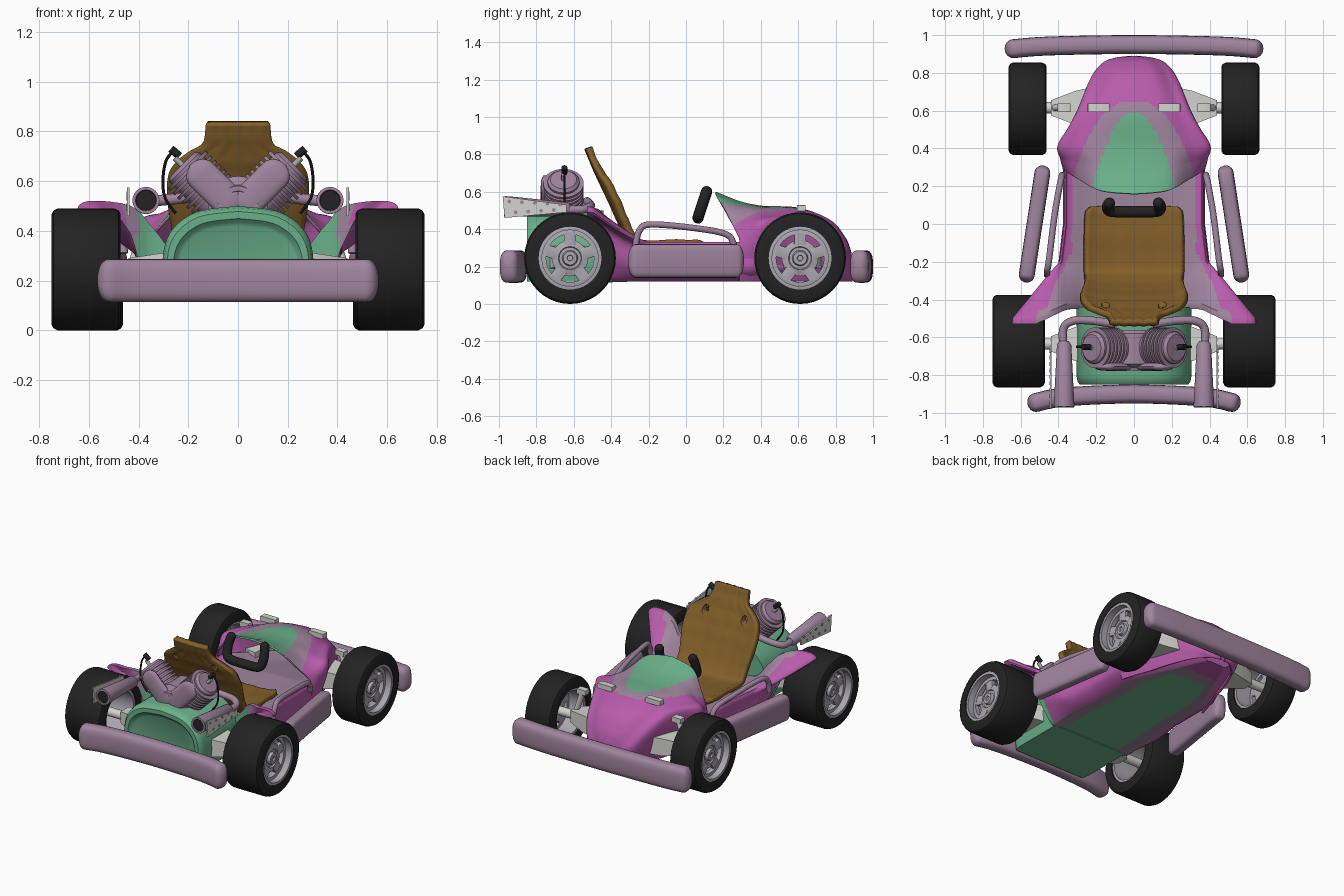
import bpy, bmesh, math
from mathutils import Vector as V

old = bpy.data.objects.get("Cube")
if old:
    bpy.data.objects.remove(old)


def material(name, *rgb):
    linear = [((c / 255 + 0.055) / 1.055) ** 2.4 for c in rgb] + [1]
    mat = bpy.data.materials.new(name)
    mat.use_nodes = True
    mat.diffuse_color = linear
    mat.node_tree.nodes["Principled BSDF"].inputs["Base Color"].default_value = linear
    return mat


MAGENTA = material("magenta paint", 184, 92, 172)
MAUVE = material("mauve grey", 160, 133, 158)
GREEN = material("sea green", 106, 176, 138)
BROWN = material("brown leather", 132, 96, 42)
BLACK = material("black rubber", 34, 34, 34)
RIM = material("wheel grey", 172, 167, 176)
PALE = material("pale metal", 212, 212, 208)
PAINT = [MAGENTA, MAUVE, GREEN]
SIDES = (1, "left"), (-1, "right")


def clamp(value):
    return min(1, max(0, value))


def skin(name, rows, mats, ring=True, cap=True, rule=None, angle=40):
    """Surface through rows of points, coloured by an optional face rule."""
    bm = bmesh.new()
    grid = [[bm.verts.new(point) for point in row] for row in rows]
    count = len(rows[0])
    for a, b in zip(grid, grid[1:]):
        for j in range(count if ring else count - 1):
            k = (j + 1) % count
            bm.faces.new((a[j], a[k], b[k], b[j]))
    if cap:
        bm.faces.new(grid[0])
        bm.faces.new(grid[-1])
    bmesh.ops.remove_doubles(bm, verts=bm.verts, dist=0.0001)
    bmesh.ops.recalc_face_normals(bm, faces=bm.faces)
    if rule:
        for face in bm.faces:
            face.material_index = rule(face.calc_center_median(), face.normal)
    mesh = bpy.data.meshes.new(name)
    bm.to_mesh(mesh)
    bm.free()
    ob = bpy.data.objects.new(name, mesh)
    bpy.context.collection.objects.link(ob)
    for mat in mats if isinstance(mats, list) else [mats]:
        mesh.materials.append(mat)
    bpy.ops.object.select_all(action='DESELECT')
    bpy.context.view_layer.objects.active = ob
    ob.select_set(True)
    bpy.ops.object.shade_smooth_by_angle(angle=math.radians(angle))
    return ob


def spline(points, steps):
    """Smooth curve through points of any dimension."""
    p = [V(q) for q in points]
    out = []
    for i in range(len(p) - 1):
        a, b, c, d = p[max(i - 1, 0)], p[i], p[i + 1], p[min(i + 2, len(p) - 1)]
        for t in (k / steps for k in range(steps)):
            out.append(b + (c - a) * (t / 2) + (a * 2 - b * 5 + c * 4 - d) * (t * t / 2)
                       + (b * 3 - a - c * 3 + d) * (t ** 3 / 2))
    return out + [p[-1]]


def sweep(name, path, wide, high, mat, power=2, sides=16, steps=6, dome=0):
    """Superellipse section swept along a smooth path, with optional domed ends."""
    pts = spline(path, steps)
    size = [1] * len(pts)
    if dome:
        first, last = (pts[0] - pts[1]).normalized(), (pts[-1] - pts[-2]).normalized()
        start, end = pts[0], pts[-1]
        for turn in (k * math.pi / 11 for k in range(1, 6)):
            reach = dome * math.sin(turn)
            pts = [start + first * reach] + pts + [end + last * reach]
            size = [math.cos(turn)] + size + [math.cos(turn)]
    rows, across = [], None
    for i, p in enumerate(pts):
        along = (pts[min(i + 1, len(pts) - 1)] - pts[max(i - 1, 0)]).normalized()
        if across is None:
            across = along.cross(V((0, 0, 1))) if abs(along.z) < 0.95 else V((1, 0, 0))
        across = (across - along * across.dot(along)).normalized()
        up, row = across.cross(along), []
        for turn in (math.tau * k / sides for k in range(sides)):
            c, s = math.cos(turn), math.sin(turn)
            row.append(p + across * math.copysign(abs(c) ** (2 / power), c) * wide * size[i]
                       + up * math.copysign(abs(s) ** (2 / power), s) * high * size[i])
        rows.append(row)
    return skin(name, rows, mat)


def lathe(name, profile, base, axis, mat, sides=40, cap=True):
    """Turns (radius, distance) points round an axis."""
    turn = V(axis).to_track_quat('Z', 'Y')
    angles = [math.tau * k / sides for k in range(sides)]
    rows = [[V(base) + turn @ V((r * math.cos(a), r * math.sin(a), d)) for a in angles] for r, d in profile]
    return skin(name, rows, mat, cap=cap, angle=32)


def band(name, inner, outer, near, far, bevel, base, axis, mat):
    """Hollow ring with bevelled outer corners."""
    half = bevel / 3
    profile = [(inner, near), (outer - bevel, near), (outer - half, near + half), (outer, near + bevel),
               (outer, far - bevel), (outer - half, far - half), (outer - bevel, far), (inner, far), (inner, near)]
    return lathe(name, profile, base, axis, mat, cap=False)


def rod(name, a, b, radius, mat, sides=16):
    along = V(b) - V(a)
    return lathe(name, [(radius, 0), (radius, along.length)], a, along, mat, sides)


def beam(name, a, b, wide, high, mat):
    return sweep(name, [a, b], wide, high, mat, power=10, sides=12, steps=1)


def mirrored(half):
    """Continues a half outline, which ends on the centre line, across x."""
    return list(half) + [V((-p[0], *p[1:])) for p in reversed(half[:-1])]


# Floor tub with flared rear fenders
def sill_width(y):
    return .37 + .03 * clamp(-y * 4) - .23 * clamp((y - .35) / .5)


def tub_section(y):
    flare = clamp((-y - .2) / .3)
    lift = flare ** 1.2
    sill = sill_width(y)
    floor = sill - .08
    rim = .31 - .1 * clamp((y - .35) / .5)
    half = [(0, .125), (floor * .7, .125), (floor, .125), (sill, .18 + .1 * lift),
            (sill + .05 * flare, rim - .04 + .17 * lift), (sill + .235 * flare, rim + .17 * lift),
            (sill + .21 * flare - .01, rim + .02 + .19 * lift), (sill + .05 * flare - .02, rim + .01 + .18 * lift),
            (sill - .06, rim + .1 * lift), (floor * .7, rim - .02), (0, rim - .02)]
    ring = mirrored(spline(half, 4))[:-1]
    return [V((x, y + .08 * flare ** 3 * clamp((.52 - abs(x)) * 6), z)) for x, z in ring]


def pinched(row):
    """Folds a tub section flat between its upper and lower halves."""
    half = len(row) // 2
    return [(p + row[half - i]) / 2 for i, p in enumerate(row)]


def tub_colour(c, normal):
    x, floor = abs(c.x), sill_width(c.y) - .08
    if normal.z < -.7 and c.z < .2:
        green, grey = floor * .7 * (c.y < .55), floor * (c.y < .66)
    elif normal.y < -.6 and c.y < -.4 or normal.z < 0 and c.y < -.42:
        green, grey = .4, .46
    else:
        green, grey = 0, (.33 + max(0, -c.y - .15) / 2) * (normal.z > 0)
    return 2 if x < green else 1 if x < grey else 0


rows = [tub_section(k / 60 - .53) for k in range(82)]
skin("floor_tub", [pinched(rows[0])] + rows + [pinched(rows[-1])], PAINT, cap=False, rule=tub_colour)


# Nose and hood shell, its open end raked back towards the sills
def hood_section(y, sill, shoulder, corner, crown):
    rise = crown - corner
    half = [(sill, .12), ((sill + shoulder) / 2 + .01, corner / 2 + .03), (shoulder, corner),
            (shoulder * .77, corner + rise * .45), (shoulder * .48, crown - rise * .13), (0, crown)]
    rake = max(0, 1 - (y - .16) * 3) / 2
    return [V((x, y + rake * min(.25, max(0, .6 - z)), z)) for x, z in mirrored(spline(half, 10))]


def hood_colour(c, normal):
    def inside(width, length, power):
        return c.z > .36 and abs(c.x) < width * clamp(1 - (c.y - .16) / length) ** power
    return 2 if inside(.23, .43, .5) else 1 if inside(.35, .49, .4) else 0


stations = [(.16, .34, .37, .34, .6), (.27, .32, .39, .38, .55), (.4, .29, .4, .43, .525), (.6, .24, .3, .43, .515),
            (.77, .17, .23, .34, .45), (.85, .1, .17, .26, .36), (.88, .05, .1, .22, .29), (.89, .01, .01, .2, .24)]
shell = skin("nose_hood", [hood_section(*s) for s in spline(stations, 16)], PAINT, ring=False, cap=False, rule=hood_colour)
shell.modifiers.new("thickness", 'SOLIDIFY').thickness = .012

# Arched tail box with a recessed rear panel
arch = mirrored(spline([(.29, .12), (.305, .26), (.275, .39), (.17, .475), (0, .5)], 6))
levels = [(-.44, 1), (-.8, 1), (-.835, .98), (-.85, .94), (-.85, .86), (-.835, .82), (-.825, .78)]
skin("tail_box", [[(p.x * s, y, .14 + (p.y - .14) * s) for p in arch] for y, s in levels], GREEN)


# Bumpers with swept tips
def bumper(name, reach, middle, tip):
    path = [(reach * t, middle + (tip - middle) * abs(t) ** 3, .2) for t in (-1, -.7, 0, .7, 1)]
    sweep(name, path, .05, .087, MAUVE, power=3.2, sides=24, dome=.045)


bumper("engine_end_bumper", .52, -.9, -.945)
bumper("nose_bumper", .64, .95, .928)

# Side pods, rails, axle brackets and hood catches
for s, side in SIDES:
    sweep(side + "_side_pod", [(s * .568, -.27, .23), (s * .485, .27, .23)], .042, .09, MAUVE, power=4, sides=24, dome=.04)
    sweep(side + "_side_rail", [(s * .46, -.27, .31), (s * .46, -.25, .39), (s * .45, -.19, .425), (s * .42, .05, .405),
                                (s * .39, .22, .37), (s * .38, .26, .3)], .017, .017, MAUVE)
    for y in (.615, -.635):
        wedge = [[(s * x, y + a * wide, .25 + b * high) for a, b in ((-1, -1), (1, -1), (1, 1), (-1, 1))]
                 for x, wide, high in ((.22, .11, .06), (.31, .09, .06), (.44, .04, .04))]
        skin(side + "_axle_bracket", wedge, PALE)
        rod(side + "_axle", (s * .4, y, .245), (s * .6, y, .245), .03, PALE)
    for x, z, half in (.187, .512, .058), (.37, .43, .035):
        beam(side + "_hood_catch", (s * x, .594, z), (s * x, .638, z), half, .018, PALE)
    rod(side + "_catch_strut", (s * .37, .615, .43), (s * .42, .615, .28), .018, PALE)


# Wheels: tyre, open barrel and five-spoke face
def wheel(name, s, y, near, far):
    radius, width = .245, far - near
    place = V((s * near, y, radius)), V((s, 0, 0))
    face = width - .06
    band(name + "_tyre", .168, radius, 0, width, .024, *place, BLACK)
    band(name + "_barrel", .15, .172, .01, width - .005, .004, *place, RIM)
    band(name + "_rim_ring", .128, .155, face - .02, face + .01, .004, *place, RIM)
    lathe(name + "_hub", [(.097, face - .02), (.097, face), (.062, face + .01), (.058, face), (.042, face),
                          (.036, face + .02), (.016, face + .02), (.014, face + .01)], *place, RIM)
    for k in range(5):
        turn = math.tau * (k / 5 + .25)
        out = V((0, math.cos(turn), math.sin(turn)))
        centre = place[0] + place[1] * (face - .006)
        beam(name + "_spoke", centre + out * .07, centre + out * .135, .014, .032, RIM)


for s, side in SIDES:
    wheel(side + "_drive_wheel", s, -.62, .472, .75)
    wheel(side + "_steer_wheel", s, .61, .462, .665)

# Seat: padded sheet with rolled edges and two harness holes
spine = [(.09, .29, .235), (.05, .298, .255), (-.1, .298, .26), (-.25, .3, .26), (-.33, .4, .26), (-.4, .55, .28),
         (-.45, .655, .265), (-.478, .715, .2), (-.495, .755, .14), (-.528, .835, .125)]
rows = []
for y, z, width in spline(spine, 6):
    back = clamp(-y * 10 - 2.5)
    pad = abs(math.sin((z - y) * 22)) / 200
    row = []
    for u in (k / 12 - 1 for k in range(25)):
        roll = .4 * (u * width) ** 2 * u * u + pad * abs(math.sin(u * math.pi * 2.5))
        row.append((u * width, y + roll * back, z + roll * (1 - back)))
    rows.append(row)
seat = skin("seat", rows, BROWN, ring=False, cap=False, angle=60)
padding = seat.modifiers.new("padding", 'SOLIDIFY')
padding.thickness, padding.offset = .035, 0
for s, side in SIDES:
    cutter = rod(side + "_hole_cutter", (s * .15, -.55, .7), (s * .15, -.35, .64), .022, BROWN)
    cutter.hide_render = True
    cutter.hide_set(True)
    hole = seat.modifiers.new(side + " harness hole", 'BOOLEAN')
    hole.operation, hole.object = 'DIFFERENCE', cutter

# Open-topped steering handle
grip = [(.13, .11, .6), (.14, .09, .54), (.13, .07, .48), (.09, .065, .462), (0, .065, .46)]
sweep("steering_handle", mirrored(grip), .03, .03, BLACK, dome=.03)

# V engine
lathe("crankcase", [(.1, 0), (.12, .02), (.12, .18), (.085, .2), (.08, .215), (.06, .215), (.055, .205)],
      (0, -.56, .5), (0, -1, 0), MAUVE)
for s, side in SIDES:
    lean = V((s, 0, 1)).normalized()
    base = V((s * .02, -.655, .46))
    profile = [(.085, .05)]
    for fin in (.12 + k * .026 for k in range(6)):
        profile += [(.085, fin), (.108, fin), (.108, fin + .013), (.085, fin + .013)]
    lathe(side + "_finned_cylinder", profile + [(.085, .275), (.07, .29)], base, lean, MAUVE)
    cover = V((s * .04, -.755, .52))
    sweep(side + "_cam_cover", [cover, cover + lean * .15], .022, .065, MAUVE, power=2.5, dome=.06)
    rod(side + "_spark_plug", base + lean * .28, base + lean * .33, .012, RIM)
    rod(side + "_plug_cap", (s * .235, -.65, .7), (s * .27, -.65, .73), .016, BLACK)
    lead = [(.26, .72), (.29, .68), (.302, .6), (.292, .53), (.25, .47)]
    sweep(side + "_plug_lead", [(s * x, -.65, z) for x, z in lead], .006, .006, BLACK, sides=8)
    # Exhaust pipe, muffler and drilled shield
    sweep(side + "_exhaust_pipe", [(s * .1, -.53, .55), (s * .24, -.51, .53), (s * .33, -.515, .52),
                                   (s * .375, -.56, .505), (s * .37, -.68, .505)], .022, .022, MAUVE)
    lathe(side + "_muffler", [(.025, 0), (.038, .02), (.054, .33), (.054, .35), (.042, .35), (.038, .3)],
          (s * .37, -.62, .505), (0, -1, .05), MAUVE)
    rod(side + "_muffler_mouth", (s * .37, -.962, .522), (s * .37, -.966, .522), .041, BLACK)
    outline = [(-.98, .575), (-.97, .46), (-.64, .49), (-.64, .53)]
    skin(side + "_heat_shield", [[(s * x, y, z) for y, z in outline] for x in (.436, .446)], PALE)
    for k in range(9):
        y, z = k * .034 - .945, .518 + (-1) ** k * (.03 - k * .002)
        rod(side + "_shield_hole", (s * .437, y, z), (s * .448, y, z), .01, MAUVE)
